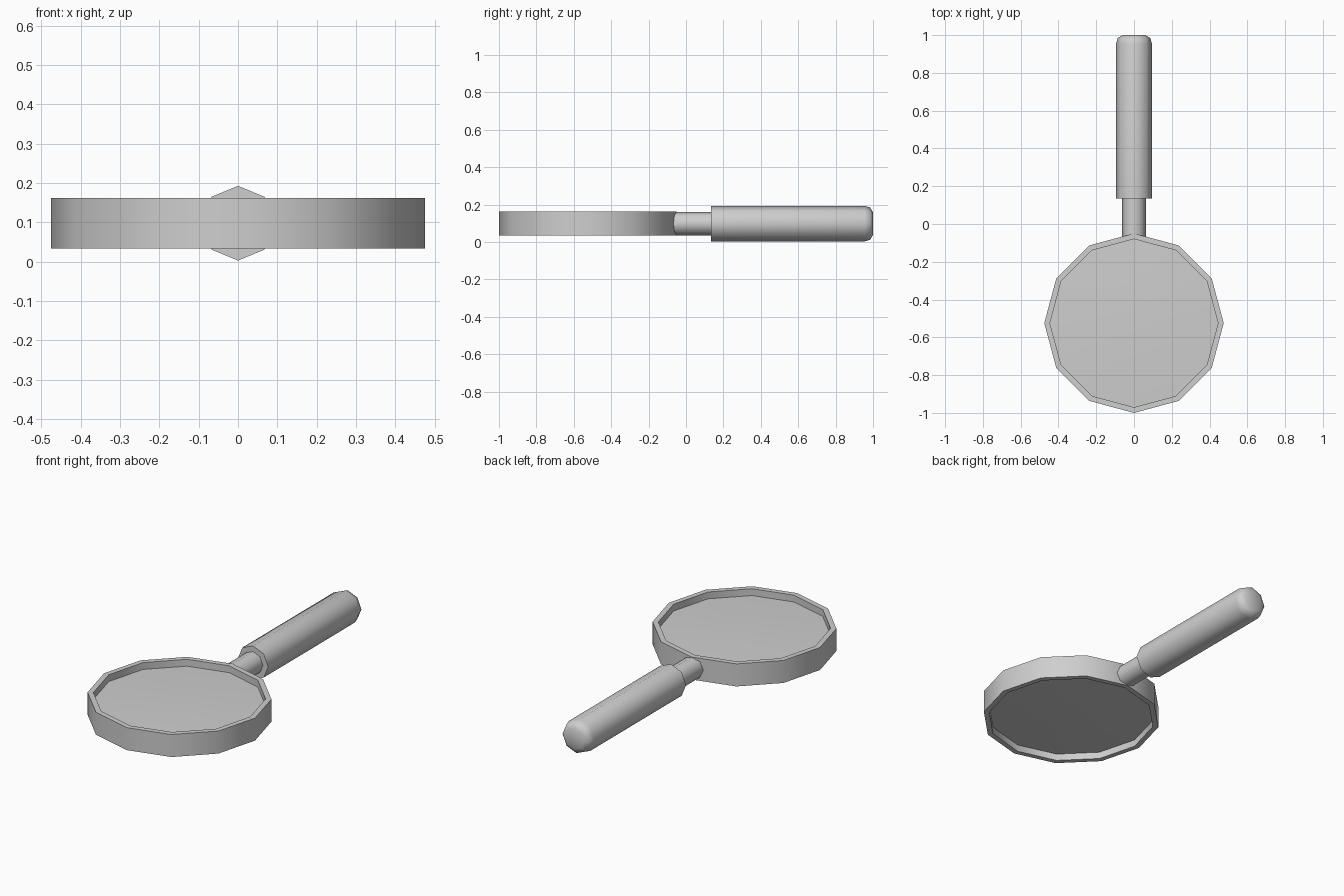
import bpy
import bmesh
from math import cos, sin, radians, tau
from mathutils import Matrix

cube = bpy.data.objects.get("Cube")
if cube:
    bpy.data.objects.remove(cube)

grey = bpy.data.materials.new("light_grey")
grey.use_nodes = True
colour = (0.62, 0.62, 0.62, 1)
grey.diffuse_color = colour
grey.node_tree.nodes["Principled BSDF"].inputs["Base Color"].default_value = colour

MID_Z = 0.098


def lathe(name, profile, sides, matrix, closed=False):
    """Revolve (radius, height) points about z; radius 0 makes a pole."""
    bm = bmesh.new()
    rings = []
    for r, h in profile:
        if r == 0:
            rings.append([bm.verts.new((0, 0, h))] * sides)
        else:
            rings.append([bm.verts.new((r * cos(tau * i / sides), r * sin(tau * i / sides), h))
                          for i in range(sides)])
    pairs = list(zip(rings, rings[1:]))
    if closed:
        pairs.append((rings[-1], rings[0]))
    for a, b in pairs:
        for i in range(sides):
            j = (i + 1) % sides
            bm.faces.new(dict.fromkeys((a[i], a[j], b[j], b[i])))
    bmesh.ops.recalc_face_normals(bm, faces=bm.faces)
    mesh = bpy.data.meshes.new(name)
    bm.to_mesh(mesh)
    bm.free()
    mesh.materials.append(grey)
    obj = bpy.data.objects.new(name, mesh)
    bpy.context.collection.objects.link(obj)
    obj.matrix_world = matrix
    bpy.ops.object.select_all(action="DESELECT")
    obj.select_set(True)
    bpy.context.view_layer.objects.active = obj
    bpy.ops.object.shade_smooth_by_angle(angle=radians(50))
    return obj


flat = Matrix.Translation((0, -0.525, MID_Z))
along_y = Matrix.Translation((0, 0, MID_Z)) @ Matrix.Rotation(radians(-90), 4, "X")

# Twelve-sided rim
lathe("rim", [(0.475, -0.064), (0.475, 0.064), (0.445, 0.064), (0.445, -0.064)],
      12, flat, closed=True)

# Gently domed lens, recessed on both sides
lathe("lens", [(0, -0.036), (0.23, -0.033), (0.447, -0.025),
               (0.447, 0.025), (0.23, 0.033), (0, 0.036)], 12, flat)

# Thin stem joining the rim to the handle
lathe("stem", [(0, -0.075), (0.0625, -0.075), (0.0625, 0.15), (0, 0.15)], 8, along_y)

# Eight-sided handle with a rounded end
lathe("handle", [(0, 0.135), (0.095, 0.135), (0.095, 0.955),
                 (0.086, 0.985), (0.06, 1.0), (0, 1.0)], 8, along_y)
